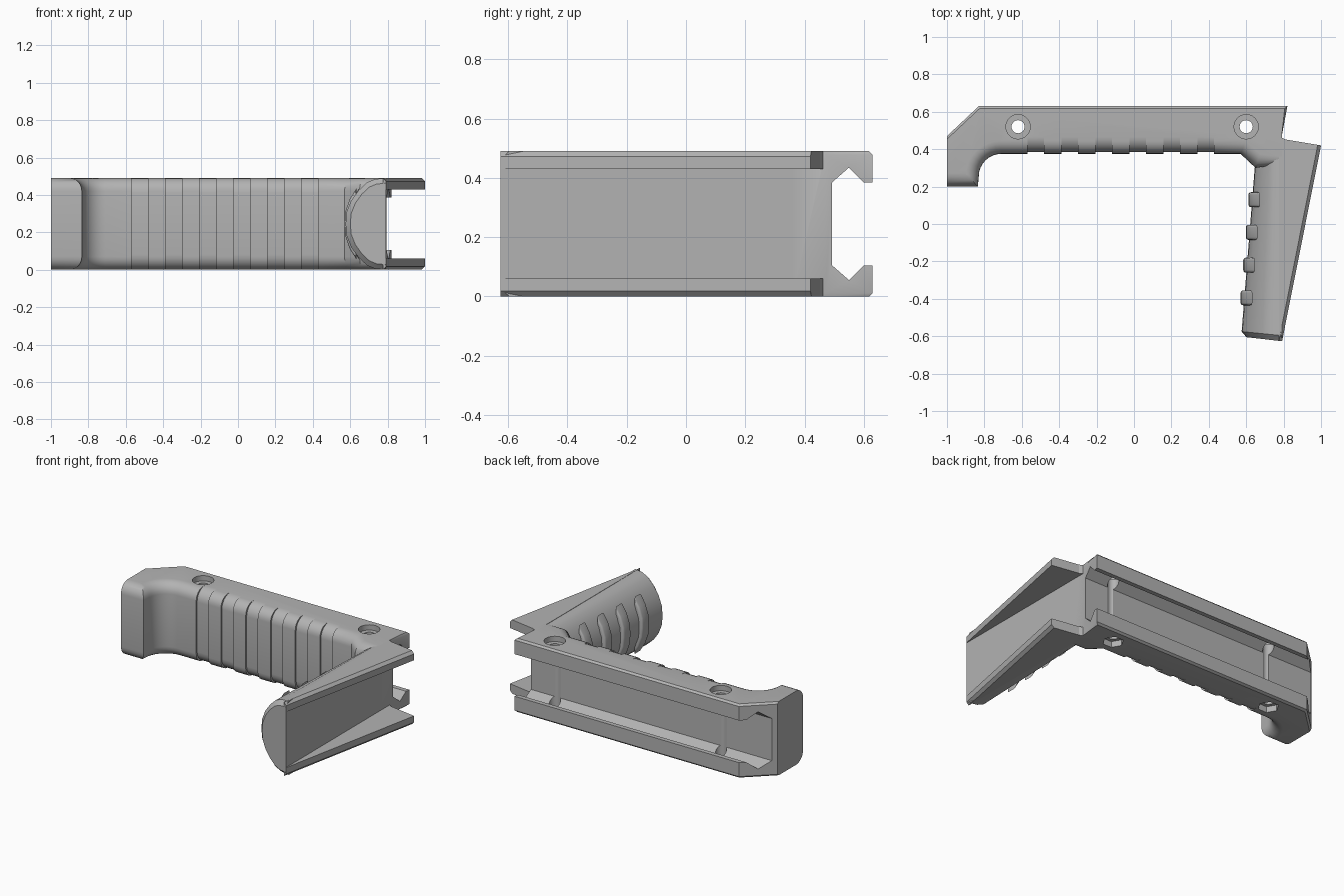
import bpy, bmesh, math
from mathutils import Vector

H = 0.49
MID = H / 2

if "Cube" in bpy.data.objects:
    bpy.data.objects.remove(bpy.data.objects["Cube"], do_unlink=True)

grey = bpy.data.materials.new("matte grey")
grey.use_nodes = True
grey.diffuse_color = (0.45, 0.45, 0.45, 1)
grey.node_tree.nodes["Principled BSDF"].inputs["Base Color"].default_value = (0.45, 0.45, 0.45, 1)


def finish(name, bm):
    bmesh.ops.recalc_face_normals(bm, faces=bm.faces)
    mesh = bpy.data.meshes.new(name)
    bm.to_mesh(mesh)
    bm.free()
    mesh.materials.append(grey)
    obj = bpy.data.objects.new(name, mesh)
    bpy.context.collection.objects.link(obj)
    return obj


def loft(rings):
    """Skin a row of closed rings and cap both ends."""
    bm = bmesh.new()
    rows = [[bm.verts.new(p) for p in ring] for ring in rings]
    n = len(rows[0])
    for a, b in zip(rows, rows[1:]):
        for i in range(n):
            j = (i + 1) % n
            bm.faces.new((a[i], a[j], b[j], b[i]))
    bm.faces.new(rows[0])
    bm.faces.new(rows[-1][::-1])
    bmesh.ops.recalc_face_normals(bm, faces=bm.faces)
    return bm


def prism_z(outline, z0, z1):
    return loft([[(x, y, z) for x, y in outline] for z in (z0, z1)])


def prism_x(outline, x0, x1):
    return loft([[(x, y, z) for y, z in outline] for x in (x0, x1)])


def arc(cx, cy, r, a0, a1, n):
    steps = [math.radians(a0 + (a1 - a0) * i / n) for i in range(n + 1)]
    return [(cx + r * math.cos(a), cy + r * math.sin(a)) for a in steps]


def bevel(bm, edges, width, segments):
    bmesh.ops.bevel(bm, geom=edges, offset=width, segments=segments, profile=0.5,
                    affect='EDGES', clamp_overlap=False)


def cut(target, cutter):
    cutter.hide_render = True
    mod = target.modifiers.new("cut", 'BOOLEAN')
    mod.operation = 'DIFFERENCE'
    mod.solver = 'EXACT'
    mod.object = cutter
    bpy.context.view_layer.objects.active = target
    bpy.ops.object.modifier_apply(modifier=mod.name)
    bpy.data.objects.remove(cutter, do_unlink=True)


def smooth(obj, angle=35):
    bpy.ops.object.select_all(action='DESELECT')
    obj.select_set(True)
    bpy.context.view_layer.objects.active = obj
    bpy.ops.object.shade_smooth_by_angle(angle=math.radians(angle))


# Main bar with hooked foot: rounded along the front, small chamfer elsewhere
front = [(-1, 0.2), (-0.835, 0.2)] + arc(-0.71, 0.255, 0.12, 180, 90, 8)
front += [(0.57, 0.375), (0.65, 0.3), (0.72, 0.31)]
back = [(0.79, 0.36), (0.79, 0.47), (0.82, 0.63), (-0.83, 0.63), (-1, 0.47)]
bm = prism_z(front + back, 0, H)
count = len(front + back)
bm.verts.ensure_lookup_table()
chain = []
for base in (0, count):
    for i in range(len(front) - 1):
        chain.append(bm.edges.get((bm.verts[base + i], bm.verts[base + i + 1])))
bevel(bm, chain, 0.07, 6)
bm.normal_update()
rest = [e for e in bm.edges if len(e.link_faces) == 2
        and sorted(round(abs(f.normal.z), 2) for f in e.link_faces) == [0, 1]
        and all(v.co.z < 0.001 or v.co.z > H - 0.001 for v in e.verts)
        and min(v.co.y for v in e.verts) > 0.46]
bevel(bm, rest, 0.012, 1)
bar = finish("main_bar", bm)

# Undercut slot along the back
half = [(0.7, 0.14), (0.6, 0.14), (0.55, 0.19), (0.493, 0.14)]
slot = [(y, MID + z) for y, z in half] + [(y, MID - z) for y, z in half[::-1]]
cut(bar, finish("slot_cutter", prism_x(slot, -1.2, 1.1)))

# Finger grooves wrapping round the front
inner = arc(0.465, 0.41, 0.08, 90, 180, 6)
inner += [(y, H - z) for y, z in inner[::-1]]
outer = [(0.465, -0.1), (0.3, -0.1), (0.3, H + 0.1), (0.465, H + 0.1)]
for i in range(6):
    x = -0.57 + 0.182 * i
    cut(bar, finish("groove_cutter", prism_x(inner + outer, x, x + 0.088)))

# Screw holes with round seat above and hexagonal seat below
for x in (-0.62, 0.6):
    for radius, z0, z1, sides in ((0.035, -0.1, 0.6, 24), (0.065, 0.455, 0.6, 32), (0.065, -0.1, 0.04, 6)):
        ring = arc(x, 0.52, radius, 0, 360, sides)[:-1]
        cut(bar, finish("hole_cutter", prism_z(ring, z0, z1)))
smooth(bar)

# Handle: rounded inner side, flat outer web, chamfered end
curve = [(0, 0), (0.004, 0.06), (0.03, 0.125), (0.07, 0.18), (0.115, 0.222), (0.16, 0.24), (0.215, MID)]
side = curve[:0:-1] + [(u, -z) for u, z in curve]


def apex(y):
    return 0.575 + 0.08 * (y + 0.58)


def section(y, inset=0, tilt=0.0):
    a = apex(y) + inset
    scale = (0.79 - a) / 0.215
    return [Vector((a + u * scale, y - tilt * u, MID + z * (1 - inset * 4))) for u, z in side]


handle = finish("handle", loft([section(-0.605, 0.028, 0.1), section(-0.575, 0, 0.1), section(0.46)]))
smooth(handle)

# Tapered flanges on the outer side of the handle
wedge = [(0.775, -0.625), (0.792, -0.625), (1, 0.42), (0.81, 0.452), (0.775, 0.47)]
for name, z0, z1, face in (("lower_flange", 0, 0.06, 0), ("upper_flange", H - 0.06, H, H)):
    bm = prism_z(wedge, z0, z1)
    edges = [e for e in bm.edges if all(abs(v.co.z - face) < 0.001 and v.co.x > 0.79 for v in e.verts)
             and min(v.co.y for v in e.verts) < 0]
    bevel(bm, edges, 0.018, 1)
    finish(name, bm)

# Raised ribs wrapping round the inner side of the handle
for i in range(4):
    y = 0.13 - 0.175 * i
    a = apex(y) - 0.02
    outline = [(a + u * 0.9, MID + z * 1.05) for u, z in side if u < 0.1]
    bm = loft([[(px, y + d, pz) for px, pz in outline] for d in (-0.04, 0.04)])
    rims = [e for e in bm.edges if abs(e.verts[0].co.y - e.verts[1].co.y) < 0.001]
    bevel(bm, rims, 0.014, 3)
    smooth(finish("grip_rib_%d" % (i + 1), bm), 40)
